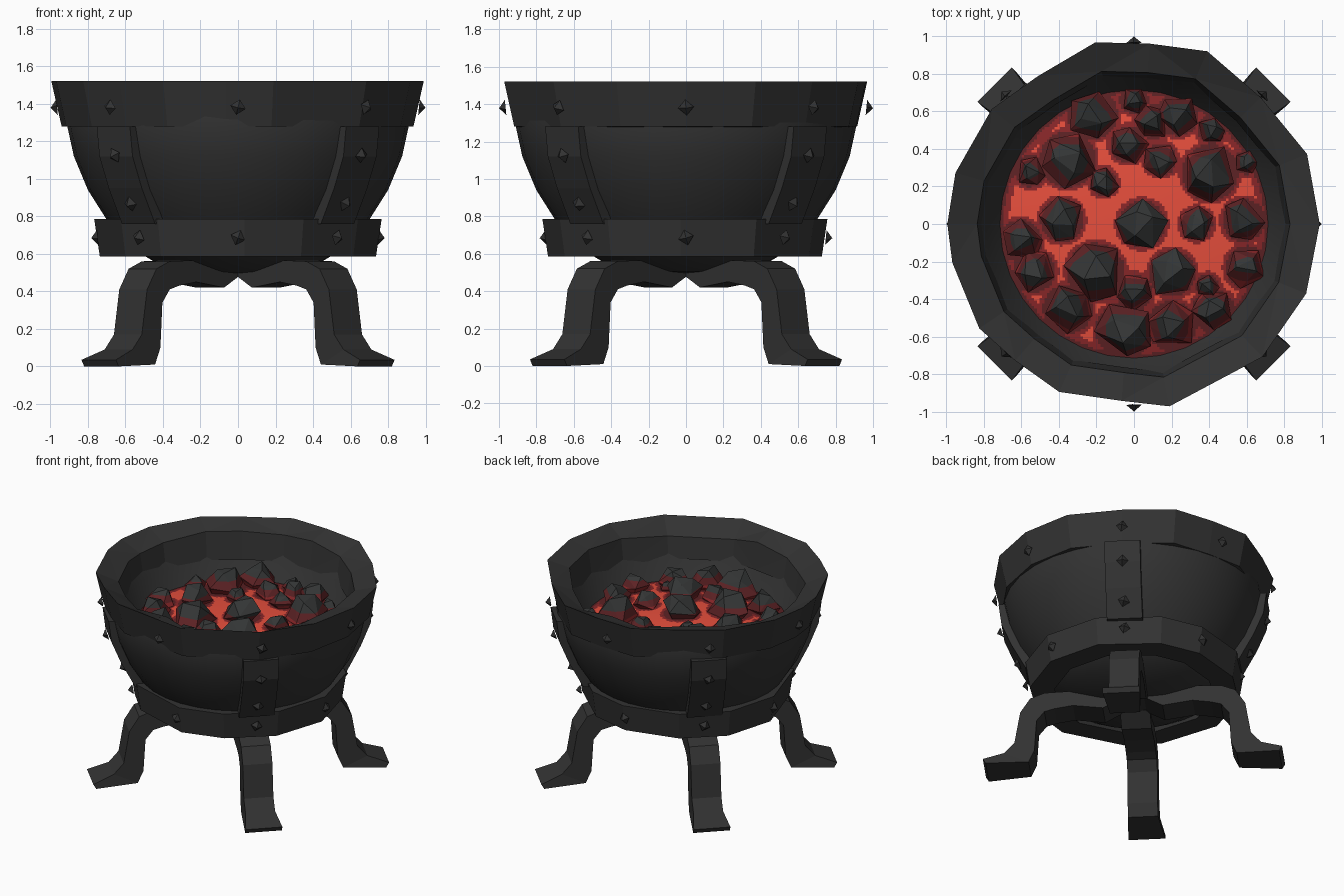
import bpy, bmesh, math, random
from mathutils import Vector, Matrix

random.seed(4)
cube = bpy.data.objects.get("Cube")
if cube:
    bpy.data.objects.remove(cube)


def material(name, rgb):
    m = bpy.data.materials.new(name)
    m.use_nodes = True
    m.diffuse_color = (*rgb, 1)
    bsdf = m.node_tree.nodes["Principled BSDF"]
    bsdf.inputs["Base Color"].default_value = (*rgb, 1)
    bsdf.inputs["Roughness"].default_value = 0.8
    return m


iron = material("dark iron", (0.032, 0.032, 0.032))
coal = material("charcoal", (0.034, 0.036, 0.036))
glow = material("bright ember", (0.89, 0.086, 0.051))
warm = material("dim ember", (0.25, 0.02, 0.022))
deep = material("deep ember", (0.11, 0.016, 0.018))


def finish(name, bm, mats, smooth=None):
    bmesh.ops.recalc_face_normals(bm, faces=bm.faces)
    mesh = bpy.data.meshes.new(name)
    bm.to_mesh(mesh)
    bm.free()
    for m in mats:
        mesh.materials.append(m)
    obj = bpy.data.objects.new(name, mesh)
    bpy.context.collection.objects.link(obj)
    if smooth:
        bpy.ops.object.select_all(action='DESELECT')
        obj.select_set(True)
        bpy.context.view_layer.objects.active = obj
        bpy.ops.object.shade_smooth_by_angle(angle=math.radians(smooth))


def loft(sections, cyclic):
    """Skin a row of closed cross-sections."""
    bm = bmesh.new()
    rows = [[bm.verts.new(p) for p in s] for s in sections]
    n = len(rows[0])
    pairs = list(zip(rows, rows[1:]))
    if cyclic:
        pairs.append((rows[-1], rows[0]))
    else:
        bm.faces.new(rows[0])
        bm.faces.new(rows[-1])
    for a, b in pairs:
        for i in range(n):
            j = (i + 1) % n
            bm.faces.new((a[i], a[j], b[j], b[i]))
    bmesh.ops.remove_doubles(bm, verts=bm.verts, dist=0.0005)
    return bm


def polar(r, degrees, z):
    a = math.radians(degrees)
    return Vector((r * math.cos(a), r * math.sin(a), z))


def ring(name, profile, spokes, smooth=None, chip=0):
    """Turn a closed (radius, height) profile; chip roughens its last corner."""
    sections = []
    for a, k in spokes:
        row = [polar(r * k, a, z) for r, z in profile]
        row[-1].z += random.uniform(-chip, chip)
        sections.append(row)
    bm = loft(sections, True)
    if chip:
        bmesh.ops.triangulate(bm, faces=bm.faces)
    finish(name, bm, [iron], smooth)


def slab(name, outer, inner, width, angle):
    """Bent bar in the upright plane at an angle; width is a function of radius."""
    side = polar(1, angle + 90, 0)
    sections = []
    for o, i in zip(outer, inner):
        po, pi = polar(o[0], angle, o[1]), polar(i[0], angle, i[1])
        wo, wi = side * width(o[0]), side * width(i[0])
        sections.append([po + wo, po - wo, pi - wi, pi + wi])
    finish(name, loft(sections, False), [iron])


# Bowl shell
bowl = [(0, 0.485), (0.25, 0.505), (0.45, 0.56), (0.6, 0.65), (0.705, 0.79), (0.80, 0.94),
        (0.875, 1.12), (0.91, 1.28), (0.9, 1.36), (0.84, 1.36), (0.79, 1.28),
        (0.71, 1.13), (0.5, 0.9), (0, 0.8)]
ring("bowl", bowl, [(i * 11.25, 1) for i in range(32)], 40)

# Hammered rim band with uneven corners and a chamfer falling inward
rim_spokes = [(0, 0.99), (22, 0.995), (45, 0.955), (67, 1), (85, 0.965), (102, 0.99),
              (123, 0.94), (141, 0.975), (164, 0.99), (180, 0.995), (192, 0.99),
              (214, 0.995), (229, 0.965), (246, 0.98), (266, 0.945), (281, 0.99),
              (314, 0.985), (338, 0.99)]
ring("rim_band", [(1, 1.52), (0.945, 1.28), (0.81, 1.27), (0.84, 1.455)], rim_spokes,
     chip=0.03)

# Lower band
low_spokes = [(i * 30 + random.uniform(-5, 5), random.uniform(0.98, 1.02)) for i in range(12)]
ring("lower_band", [(0.765, 0.785), (0.735, 0.585), (0.56, 0.585), (0.68, 0.785)], low_spokes)

# Legs and straps on the four diagonals
leg_top = [(0.08, 0.54), (0.25, 0.56), (0.45, 0.565), (0.62, 0.56), (0.72, 0.52),
           (0.79, 0.41), (0.83, 0.17), (0.9, 0.09), (1.05, 0.035)]
leg_under = [(0.08, 0.49), (0.21, 0.42), (0.42, 0.45), (0.55, 0.43), (0.62, 0.41),
             (0.675, 0.34), (0.69, 0.1), (0.73, 0.01), (1.03, 0)]
strap_out = [(0.94, 1.28), (0.92, 1.12), (0.85, 0.95), (0.75, 0.76)]
strap_in = [(r - 0.07, z) for r, z in strap_out]
for n, angle in enumerate((45, 135, 225, 315), 1):
    slab(f"leg_{n}", leg_top, leg_under, lambda r: 0.13 if r > 0.95 else 0.105, angle)
    slab(f"strap_{n}", strap_out, strap_in, lambda r: 0.125, angle)


# Pointed studs
def stud(name, r, angle, z, tilt):
    bm = bmesh.new()
    bmesh.ops.create_cone(bm, cap_ends=True, segments=4, radius1=0.042, radius2=0,
                          depth=0.035)
    out = polar(math.cos(tilt), angle, -math.sin(tilt))
    spin = Matrix.Rotation(random.uniform(-0.4, 0.4), 4, 'Z')
    turn = out.to_track_quat('Z', 'Y').to_matrix().to_4x4()
    bm.transform(Matrix.Translation(polar(r, angle, z)) @ turn @ spin)
    finish(name, bm, [iron])


for n in range(8):
    angle = n * 45
    stud(f"rim_stud_{n + 1}", 0.982, angle, 1.38, 0.1)
    stud(f"lower_stud_{n + 1}", 0.765, angle, 0.685, 0.1)
    if n % 2:
        stud(f"strap_stud_{n + 1}", 0.945, angle, 1.12, 0.3)
        stud(f"strap_low_stud_{n + 1}", 0.825, angle, 0.86, 0.4)

# Coal lumps: x, y, radius
lumps = [(0.04, 0, 0.14), (-0.38, 0.02, 0.12), (0.33, 0, 0.09), (0.58, 0.02, 0.11),
         (-0.35, 0.34, 0.15), (-0.16, 0.22, 0.08), (0.14, 0.34, 0.09), (0.4, 0.27, 0.15),
         (-0.22, 0.58, 0.13), (-0.03, 0.42, 0.1), (0.1, 0.54, 0.09), (0.23, 0.58, 0.11),
         (0.41, 0.5, 0.07), (0.6, 0.33, 0.06), (-0.55, 0.28, 0.08), (-0.6, -0.09, 0.11),
         (-0.53, -0.25, 0.11), (-0.2, -0.25, 0.16), (0.2, -0.26, 0.13), (0.6, -0.23, 0.11),
         (0, -0.36, 0.1), (-0.35, -0.45, 0.13), (-0.05, -0.56, 0.15), (0.2, -0.54, 0.13),
         (0.39, -0.33, 0.06), (0.42, -0.46, 0.11), (0, 0.66, 0.07)]


def bed_height(x, y):
    return 1.2 - 0.12 * (x * x + y * y)


for n, (x, y, r) in enumerate(lumps, 1):
    # Jagged hull: two uneven belts of corners and a blunt top and bottom
    bm = bmesh.new()
    twist = random.uniform(0, 360)
    for k in range(5):
        bm.verts.new(polar(r * random.uniform(0.95, 1.12), twist + k * 72 +
                           random.uniform(-14, 14), r * random.uniform(-0.3, 0.25)))
    for k in range(3):
        spot = twist + k * 120 + random.uniform(-25, 25)
        bm.verts.new(polar(r * 0.5, spot, r * random.uniform(0.6, 0.95)))
        bm.verts.new(polar(r * 0.5, spot + 60, -0.8 * r))
    bmesh.ops.convex_hull(bm, input=bm.verts)
    # Heat climbs higher on the outer lumps
    cut = r * (0.05 + 0.6 * math.hypot(x, y) + random.uniform(-0.1, 0.15))
    hot = cut - 0.4 * r
    for h in (cut, hot):
        bmesh.ops.bisect_plane(bm, geom=bm.verts[:] + bm.edges[:] + bm.faces[:],
                               plane_co=(0, 0, h), plane_no=(0, 0, 1))
    for f in bm.faces:
        z = f.calc_center_median().z
        f.material_index = 0 if z > cut else 1 if z > hot else 2
    bm.transform(Matrix.Translation((x, y, bed_height(x, y) + 0.25 * r)))
    finish(f"coal_lump_{n}", bm, [coal, deep, warm])

# Ember bed, darker against the outer lumps and at the wall
bm = bmesh.new()
bmesh.ops.create_grid(bm, x_segments=110, y_segments=110, size=0.75)
outside = [f for f in bm.faces if f.calc_center_median().length > 0.745]
bmesh.ops.delete(bm, geom=outside, context='FACES')
for f in bm.faces:
    c = f.calc_center_median()
    gap = min(math.hypot(c.x - x, c.y - y) - r for x, y, r in lumps)
    heat = gap - 0.04 * c.length
    f.material_index = (2 if heat < -0.02 or c.length > 0.695
                        else 1 if heat < 0 or c.length > 0.665 else 0)
for v in bm.verts:
    v.co.z = bed_height(v.co.x, v.co.y)
finish("ember_bed", bm, [glow, warm, deep], 40)
